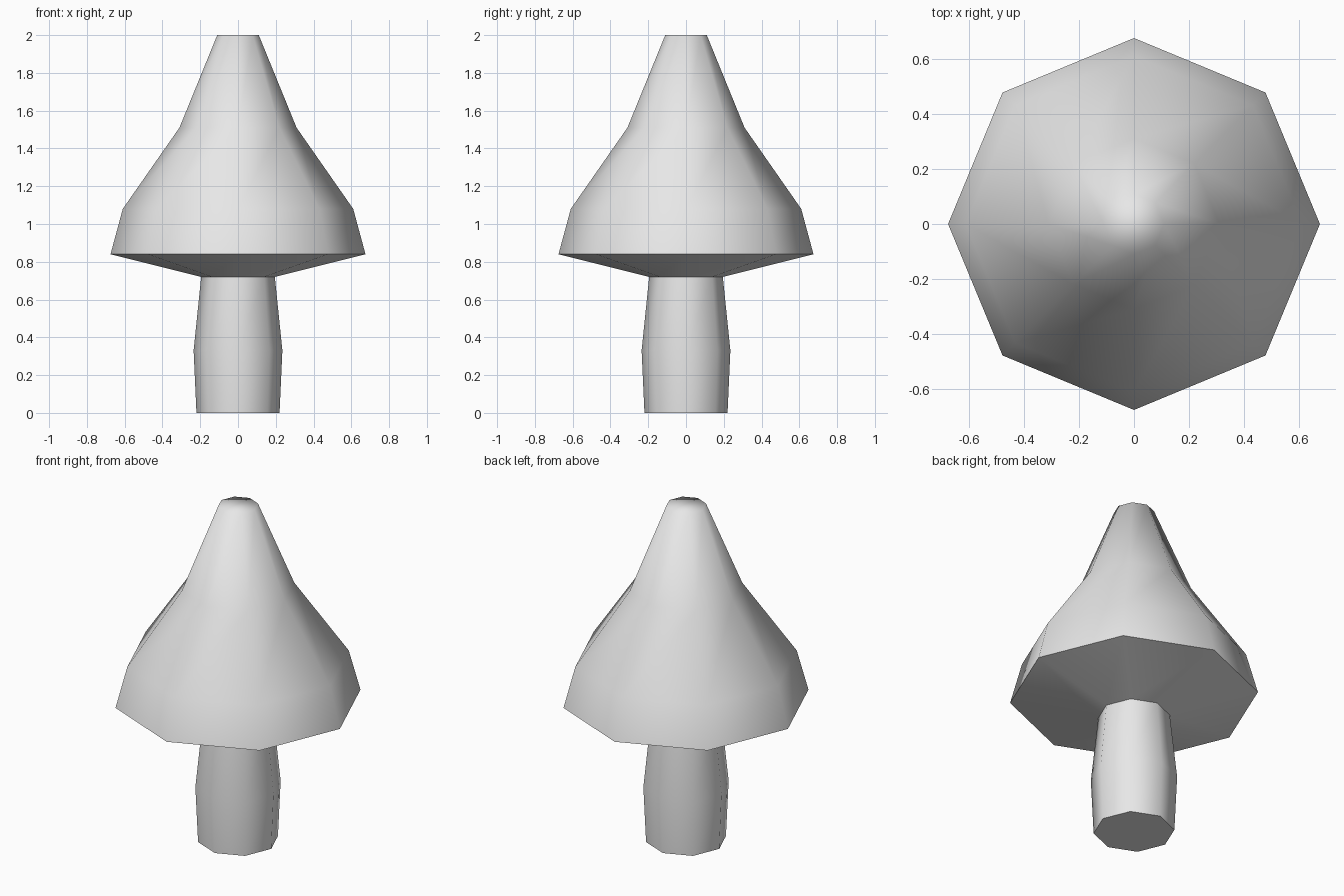
import bpy, bmesh, math

cube = bpy.data.objects.get("Cube")
if cube:
    bpy.data.objects.remove(cube, do_unlink=True)

SIDES = 8

# Single plain grey
grey = bpy.data.materials.new("light_grey")
grey.use_nodes = True
grey.diffuse_color = (0.8, 0.8, 0.8, 1)
grey.node_tree.nodes["Principled BSDF"].inputs["Base Color"].default_value = (0.8, 0.8, 0.8, 1)


def lathe(name, profile, close_bottom=False, close_top=False):
    """Turn a (radius, height) profile, listed upwards, into an eight-sided solid."""
    bm = bmesh.new()
    rings = []
    for r, z in profile:
        angles = [math.tau * i / SIDES for i in range(SIDES)]
        rings.append([bm.verts.new((r * math.cos(a), r * math.sin(a), z)) for a in angles])
    for low, high in zip(rings, rings[1:]):
        for i in range(SIDES):
            j = (i + 1) % SIDES
            bm.faces.new((low[i], low[j], high[j], high[i]))
    if close_bottom:
        bm.faces.new(rings[0][::-1])
    if close_top:
        bm.faces.new(rings[-1])
    for f in bm.faces:
        f.smooth = True
    mesh = bpy.data.meshes.new(name)
    bm.to_mesh(mesh)
    bm.free()
    mesh.set_sharp_from_angle(angle=math.radians(75))
    mesh.materials.append(grey)
    obj = bpy.data.objects.new(name, mesh)
    bpy.context.collection.objects.link(obj)
    return obj


# Slightly bulging stem
lathe("stem", [(0.22, 0), (0.235, 0.33), (0.195, 0.72)], close_bottom=True)

# Flared cap: sloping underside, rim, shoulder, neck and blunt tip
lathe("cap", [(0.195, 0.72), (0.675, 0.84), (0.61, 1.08), (0.31, 1.51), (0.11, 2.0)],
      close_top=True)
